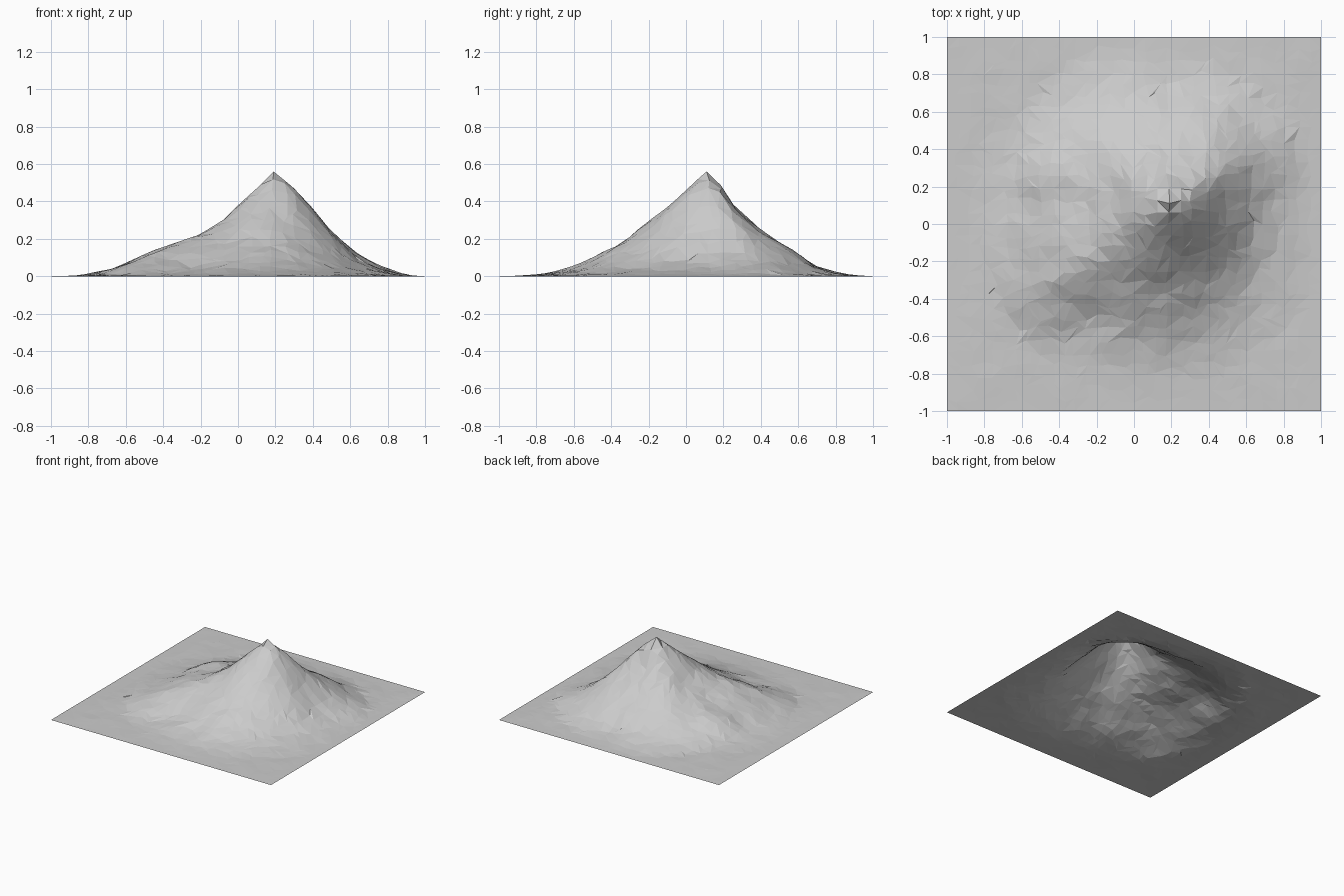
import bpy
import bmesh
import math
import random
from mathutils import Vector, noise

random.seed(4)
cube = bpy.data.objects.get("Cube")
if cube:
    bpy.data.objects.remove(cube, do_unlink=True)

PEAK = Vector((0.19, 0.11))
SUMMIT = 0.56
STEP = 0.15
CELLS = 32

# Slope profiles by compass angle, sampled every STEP from the summit
SLOPES = {
    0: [.43, .24, .09, .02, .005],              # east face
    30: [.44, .29, .16, .07, .01],              # north-east spur
    60: [.38, .25, .175, .065, .005],           # north-east shoulder
    90: [.36, .225, .14, .025, .005],           # north face
    135: [.41, .27, .18, .10, .03],             # north-west face
    180: [.40, .26, .175, .14, .075, .015],     # west face
    215: [.43, .31, .23, .18, .13, .065, .01],  # south-west spur
    235: [.43, .31, .20, .12, .045, .01],       # steep flank of the spur
    270: [.42, .29, .18, .10, .035, .005],      # south spur
    315: [.43, .25, .11, .04, .01],             # south-east face
}
ANGLES = list(SLOPES) + [360]

# Small rises: x, y, height, radius
KNOLLS = [
    (-0.46, 0.29, 0.04, 0.17),    # western foot
    (0.20, 0.19, 0.03, 0.08),     # shoulder behind the summit
]


def slope_height(angle, r):
    """Height on one slope at distance r from the summit."""
    pts = [SUMMIT] + SLOPES[angle % 360] + [0, 0]
    t = min(r / STEP, len(pts) - 1.001)
    i = int(t)
    return pts[i] + (pts[i + 1] - pts[i]) * (t - i)


def terrain_height(x, y):
    """Blend the two nearest slopes, then roughen the ground."""
    d = Vector((x, y)) - PEAK
    r = d.length
    angle = math.degrees(math.atan2(d.y, d.x)) % 360
    for a, b in zip(ANGLES, ANGLES[1:]):
        if a <= angle <= b:
            f = (angle - a) / (b - a)
            h = slope_height(a, r) * (1 - f) + slope_height(b, r) * f
    for kx, ky, height, radius in KNOLLS:
        h += height * max(0, 1 - math.hypot(x - kx, y - ky) / radius)
    rough = noise.noise(Vector((x * 7, y * 7, 3)))
    rough_fade = min(1, r * 4) * min(0.7, h * 6 + 0.2)
    edge_fade = min(1, (1 - max(abs(x), abs(y))) * 6)
    return max(0, h + 0.003 + 0.02 * rough * rough_fade) * edge_fade


# Irregular sheet of ground, left regular close to the summit
bm = bmesh.new()
bmesh.ops.create_grid(bm, x_segments=CELLS, y_segments=CELLS, size=1)
jitter = 0.33 * 2 / CELLS
for v in bm.verts:
    if not v.is_boundary and (v.co.xy - PEAK).length > 0.11:
        v.co.x += random.uniform(-jitter, jitter)
        v.co.y += random.uniform(-jitter, jitter)

# Snap one vertex to the summit
top = min(bm.verts, key=lambda v: (v.co.xy - PEAK).length)
top.co.xy = PEAK
for v in bm.verts:
    v.co.z = terrain_height(v.co.x, v.co.y)
top.co.z = SUMMIT

# Split the quads along varied diagonals into flat facets
quads = list(bm.faces)
random.shuffle(quads)
half = len(quads) // 2
bmesh.ops.triangulate(bm, faces=quads[:half], quad_method='FIXED')
bmesh.ops.triangulate(bm, faces=quads[half:], quad_method='ALTERNATE')
bm.normal_update()

mesh = bpy.data.meshes.new("mountain_terrain")
bm.to_mesh(mesh)
bm.free()
mountain = bpy.data.objects.new("mountain_terrain", mesh)
bpy.context.collection.objects.link(mountain)

# Plain grey rock
rock = bpy.data.materials.new("grey_rock")
rock.use_nodes = True
colour = (0.6, 0.6, 0.6, 1)
rock.diffuse_color = colour
rock.node_tree.nodes["Principled BSDF"].inputs["Base Color"].default_value = colour
mesh.materials.append(rock)
